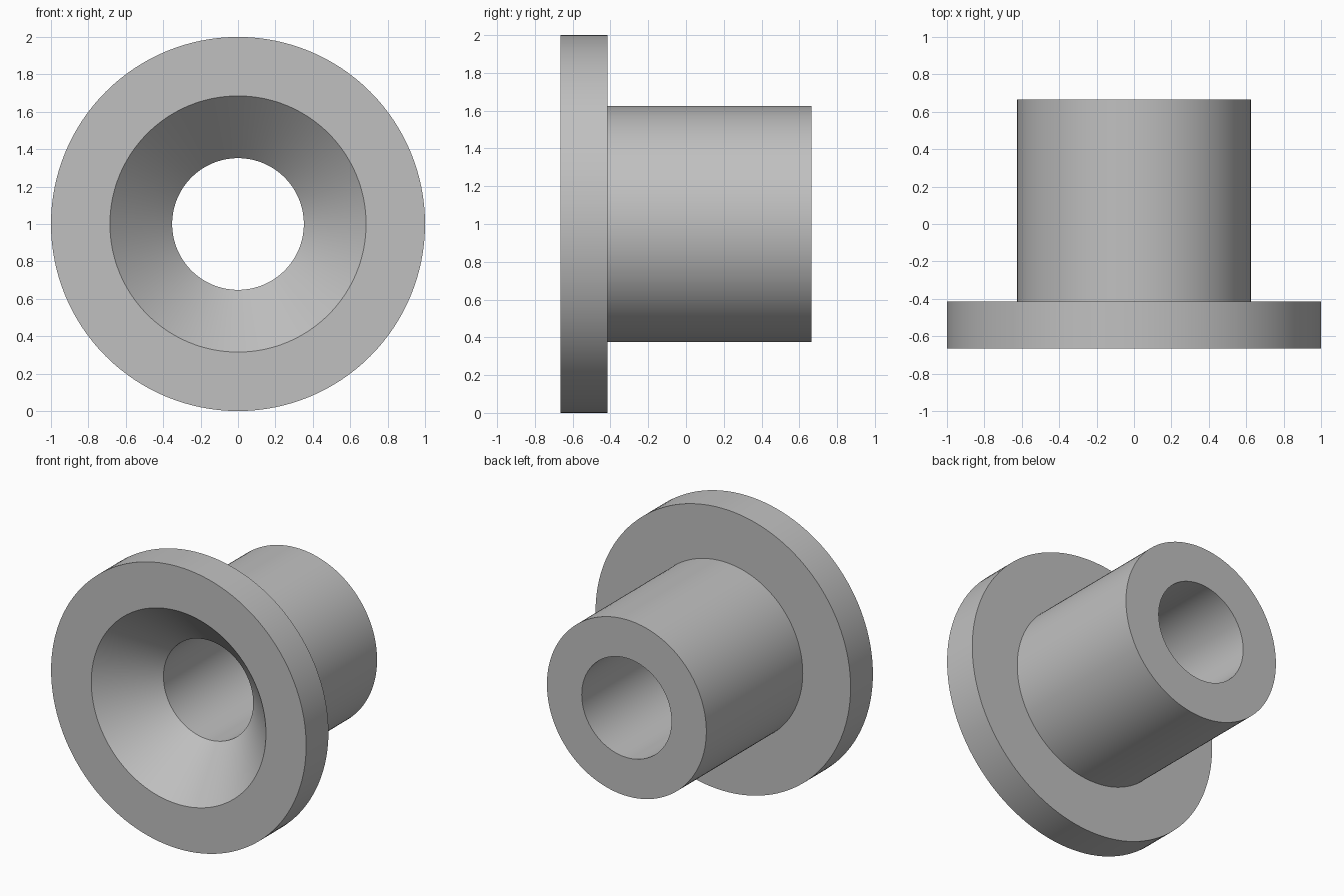
import bpy
import bmesh
import math
from mathutils import Matrix, Vector

cube = bpy.data.objects.get("Cube")
if cube:
    bpy.data.objects.remove(cube, do_unlink=True)

SEGMENTS = 128

# Single plain grey material
grey = bpy.data.materials.new("plain grey")
grey.use_nodes = True
colour = (0.53, 0.53, 0.53, 1.0)
grey.diffuse_color = colour
grey.node_tree.nodes["Principled BSDF"].inputs["Base Color"].default_value = colour

# Key dimensions along the y axis
FRONT, SHOULDER, BACK = -0.665, -0.415, 0.665
FLANGE_R, BODY_R, SINK_R, BORE_R = 1.0, 0.625, 0.685, 0.352
SINK_END = FRONT + (SINK_R - BORE_R)  # 45 degree countersink

# Closed section (radius, y): flange, barrel, bore, countersink
section = [
    (FLANGE_R, FRONT), (FLANGE_R, SHOULDER),
    (BODY_R, SHOULDER), (BODY_R, BACK),
    (BORE_R, BACK), (BORE_R, SINK_END),
    (SINK_R, FRONT),
]


def lathe(name, points, material):
    """Revolve a closed section around the y axis, centred at z = 1."""
    bm = bmesh.new()
    rings = []
    for i in range(SEGMENTS):
        turn = Matrix.Rotation(2 * math.pi * i / SEGMENTS, 3, 'Y')
        rings.append([bm.verts.new(turn @ Vector((r, y, 0))) for r, y in points])
    for i, ring in enumerate(rings):
        following = rings[(i + 1) % SEGMENTS]
        for j in range(len(points)):
            k = (j + 1) % len(points)
            bm.faces.new((ring[j], ring[k], following[k], following[j]))
    bmesh.ops.recalc_face_normals(bm, faces=bm.faces)
    mesh = bpy.data.meshes.new(name)
    bm.to_mesh(mesh)
    bm.free()
    mesh.materials.append(material)
    obj = bpy.data.objects.new(name, mesh)
    obj.location.z = FLANGE_R
    bpy.context.collection.objects.link(obj)
    return obj


# Flanged bushing with countersunk bore
bushing = lathe("flanged_bushing", section, grey)
bpy.ops.object.select_all(action='DESELECT')
bushing.select_set(True)
bpy.context.view_layer.objects.active = bushing
bpy.ops.object.shade_smooth_by_angle(angle=math.radians(30))
